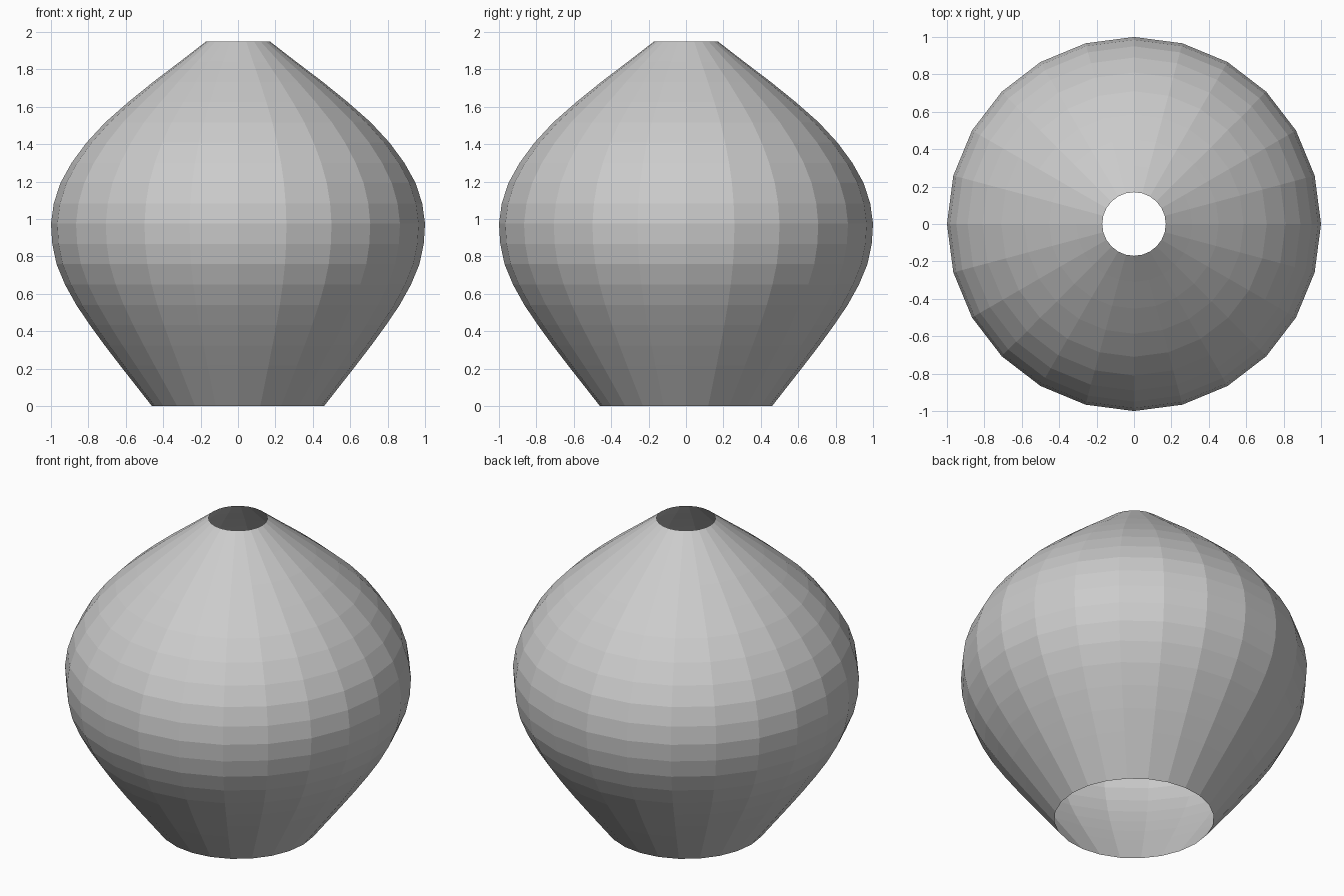
import bpy
import bmesh
from math import cos, sin, tau

cube = bpy.data.objects.get("Cube")
if cube:
    bpy.data.objects.remove(cube, do_unlink=True)

SIDES = 24
HEIGHT = 1.95
# Radii of evenly spaced rings, foot to mouth
RADII = [0.46, 0.545, 0.63, 0.713, 0.792, 0.865, 0.925, 0.97, 0.993, 1.0,
         0.985, 0.95, 0.89, 0.81, 0.71, 0.587, 0.453, 0.31, 0.17]

# Plain grey clay
clay = bpy.data.materials.new("grey_clay")
clay.use_nodes = True
grey = (0.6, 0.6, 0.6, 1.0)
clay.diffuse_color = grey
for node in clay.node_tree.nodes:
    if node.type == 'BSDF_PRINCIPLED':
        node.inputs["Base Color"].default_value = grey

# Faceted vase wall, a thin shell open at the mouth and the foot
bm = bmesh.new()
rings = []
for i, radius in enumerate(RADII):
    z = HEIGHT * i / (len(RADII) - 1)
    rings.append([bm.verts.new((radius * cos(tau * k / SIDES),
                                radius * sin(tau * k / SIDES), z))
                  for k in range(SIDES)])
for lower, upper in zip(rings, rings[1:]):
    for k in range(SIDES):
        n = (k + 1) % SIDES
        bm.faces.new((lower[k], lower[n], upper[n], upper[k]))

mesh = bpy.data.meshes.new("vase_wall")
bm.to_mesh(mesh)
bm.free()
mesh.materials.append(clay)
vase = bpy.data.objects.new("vase_wall", mesh)
bpy.context.collection.objects.link(vase)
